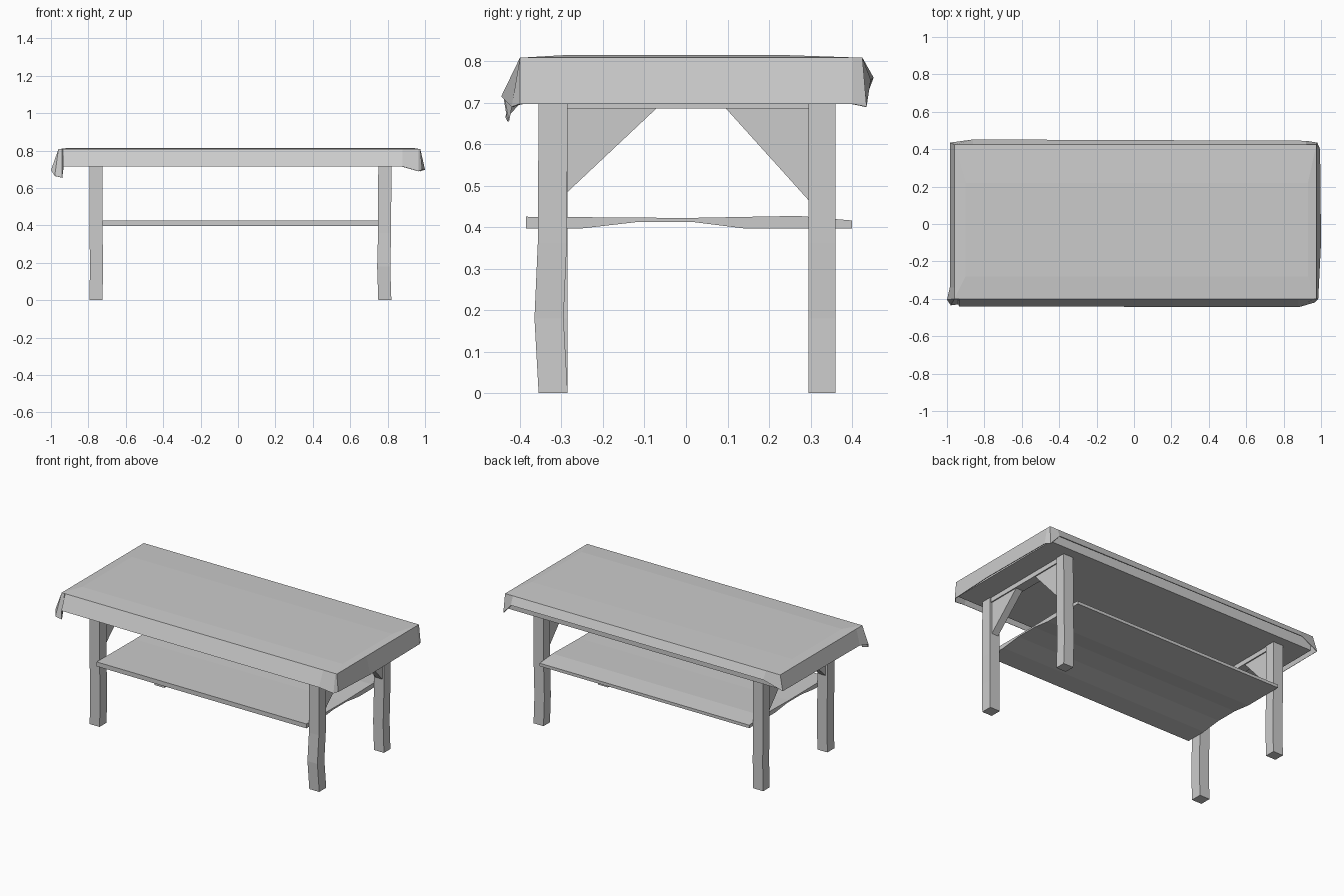
import bpy
import bmesh

default_cube = bpy.data.objects.get("Cube")
if default_cube:
    bpy.data.objects.remove(default_cube, do_unlink=True)

# One plain grey for the whole table
GREY = (0.6, 0.6, 0.6, 1.0)
grey = bpy.data.materials.new("light grey")
grey.use_nodes = True
grey.diffuse_color = GREY
grey.node_tree.nodes["Principled BSDF"].inputs["Base Color"].default_value = GREY


def finish(name, bm):
    """Turn a bmesh into a named, flat shaded object."""
    bmesh.ops.recalc_face_normals(bm, faces=bm.faces)
    mesh = bpy.data.meshes.new(name)
    bm.to_mesh(mesh)
    bm.free()
    mesh.materials.append(grey)
    obj = bpy.data.objects.new(name, mesh)
    bpy.context.collection.objects.link(obj)
    return obj


def loft(name, rings, cap_start=True, cap_end=True):
    """Skin a stack of rings with equal point counts."""
    bm = bmesh.new()
    layers = [[bm.verts.new(point) for point in ring] for ring in rings]
    for lower, upper in zip(layers, layers[1:]):
        count = len(lower)
        for i in range(count):
            j = (i + 1) % count
            bm.faces.new((lower[i], lower[j], upper[j], upper[i]))
    if cap_start:
        bm.faces.new(layers[0])
    if cap_end:
        bm.faces.new(layers[-1])
    bmesh.ops.remove_doubles(bm, verts=bm.verts, dist=0.0005)
    return finish(name, bm)


def prism(name, outline, x_from, x_to):
    """Extrude a (y, z) outline along x."""
    return loft(name, [[(x, y, z) for y, z in outline] for x in (x_from, x_to)])


def clamp(value, low, high):
    return max(low, min(high, value))


def clamped_ring(ring, x_range, y_range, z):
    """Pull a ring in onto a rectangle at one height."""
    return [(clamp(x, *x_range), clamp(y, *y_range), z) for x, y, _ in ring]


# Cloth: uneven hanging rim, with the folded corner drooping lowest
rim = [
    (-0.985, -0.34, 0.71), (-1.0, -0.405, 0.695), (-0.98, -0.435, 0.665),
    (-0.94, -0.43, 0.655), (-0.935, -0.44, 0.715),
    (0.88, -0.445, 0.715), (0.965, -0.42, 0.69), (0.985, -0.4, 0.697),
    (1.0, -0.1, 0.697), (0.995, 0.4, 0.697), (0.98, 0.435, 0.69),
    (0.92, 0.445, 0.755), (-0.86, 0.452, 0.76), (-0.985, 0.435, 0.715),
]
edge = clamped_ring(rim, (-0.96, 0.975), (-0.4, 0.425), 0.808)
crown = clamped_ring(rim, (-0.9, 0.93), (-0.28, 0.22), 0.815)
cloth = loft("table_cloth", [rim, edge, crown], cap_start=False)
thickness = cloth.modifiers.new("Thickness", "SOLIDIFY")
thickness.thickness = 0.004
thickness.offset = -1

# Table board under the cloth
board_outline = [(-0.395, 0.715), (0.42, 0.715), (0.42, 0.8), (-0.395, 0.8)]
prism("table_board", board_outline, -0.95, 0.965)

# Shelf with a shallow arch worn into its underside
shelf_outline = [
    (-0.385, 0.397), (-0.25, 0.397), (-0.12, 0.412), (0.02, 0.412),
    (0.14, 0.397), (0.4, 0.397), (0.4, 0.416), (0.27, 0.427),
    (0.0, 0.422), (-0.385, 0.425),
]
prism("shelf", shelf_outline, -0.725, 0.75)

# Legs: (x, y) ranges, with a slight warp at knee height
FRONT, BACK = (-0.355, -0.285), (0.295, 0.36)


def leg(name, x_range, y_range, warp_x, warp_y):
    (x0, x1), (y0, y1) = x_range, y_range
    rings = []
    for z, bend in ((0, 0), (0.18, 1), (0.36, 0.2), (0.716, 0)):
        dx, dy = warp_x * bend, warp_y * bend
        rings.append([(x0 + dx, y0 + dy, z), (x1 + dx, y0 + dy, z),
                      (x1 + dx, y1 + dy, z), (x0 + dx, y1 + dy, z)])
    loft(name, rings)


# End frames: two legs, a rail between them and two corner braces
for side, x_range, warp_x, front_warp in (
        ("right", (-0.795, -0.725), 0.004, 0.0),
        ("left", (0.75, 0.82), -0.006, -0.01)):
    leg("front_leg_" + side, x_range, FRONT, warp_x, front_warp)
    leg("back_leg_" + side, x_range, BACK, warp_x, 0.0)

    inner_front, inner_back = FRONT[1], BACK[0]
    rail = [(inner_front, 0.686), (inner_back, 0.686),
            (inner_back, 0.716), (inner_front, 0.716)]
    prism("end_rail_" + side, rail, x_range[0] + 0.005, x_range[1] - 0.005)

    for place, y_leg, y_tip, z_foot in (
            ("front", inner_front, -0.07, 0.485),
            ("back", inner_back, 0.095, 0.465)):
        brace = [(y_leg, z_foot), (y_tip, 0.687), (y_leg, 0.687)]
        prism(place + "_brace_" + side, brace, x_range[0] + 0.012, x_range[1] - 0.012)
